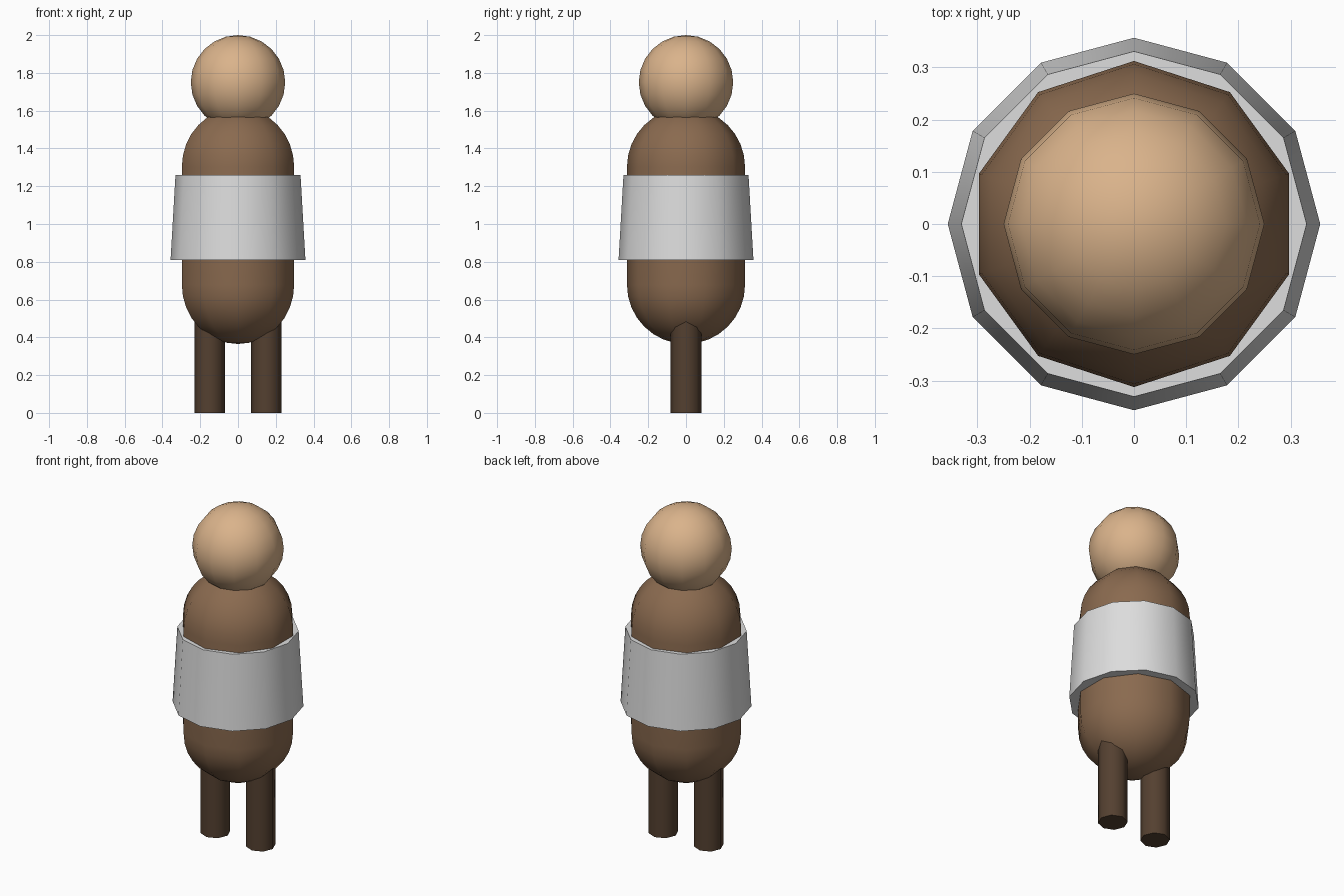
import bpy, bmesh, math

if "Cube" in bpy.data.objects:
    bpy.data.objects.remove(bpy.data.objects["Cube"])


def material(name, r, g, b):
    def lin(c):
        c /= 255
        return c / 12.92 if c <= 0.04045 else ((c + 0.055) / 1.055) ** 2.4
    m = bpy.data.materials.new(name)
    m.diffuse_color = (lin(r), lin(g), lin(b), 1)
    m.use_nodes = True
    m.node_tree.nodes["Principled BSDF"].inputs["Base Color"].default_value = m.diffuse_color
    return m


def lathe(name, profile, sides, mat, x=0.0, start=math.pi / 2):
    """Revolve (radius, z) points, bottom to top; zero radius makes a pole."""
    bm = bmesh.new()
    rings = []
    for r, z in profile:
        if r < 1e-6:
            rings.append([bm.verts.new((0, 0, z))] * sides)
        else:
            angles = [start + 2 * math.pi * i / sides for i in range(sides)]
            rings.append([bm.verts.new((r * math.cos(a), r * math.sin(a), z))
                          for a in angles])
    for low, high in zip(rings, rings[1:]):
        for i in range(sides):
            j = (i + 1) % sides
            bm.faces.new(dict.fromkeys((low[i], low[j], high[j], high[i])))
    # flat end caps
    if profile[0][0] > 1e-6:
        bm.faces.new(rings[0][::-1])
    if profile[-1][0] > 1e-6:
        bm.faces.new(rings[-1])
    bmesh.ops.recalc_face_normals(bm, faces=bm.faces)
    me = bpy.data.meshes.new(name)
    bm.to_mesh(me)
    bm.free()
    me.materials.append(mat)
    ob = bpy.data.objects.new(name, me)
    ob.location.x = x
    bpy.context.collection.objects.link(ob)
    bpy.ops.object.select_all(action='DESELECT')
    ob.select_set(True)
    bpy.context.view_layer.objects.active = ob
    bpy.ops.object.shade_smooth_by_angle(angle=math.radians(60))
    return ob


def arc(radius, z, a0, a1, steps):
    angles = [math.radians(a0 + (a1 - a0) * i / steps) for i in range(steps + 1)]
    return [(radius * math.cos(a), z + radius * math.sin(a)) for a in angles]


tan = material("tan_skin", 218, 179, 139)
brown = material("brown_body", 138, 106, 79)
dark = material("dark_brown_legs", 84, 64, 48)
grey = material("light_grey_cloth", 221, 221, 221)

# Capsule body
lathe("body", arc(0.3125, 0.6775, -90, 0, 8) + arc(0.3125, 1.3025, 0, 90, 8), 10, brown)

# Round head
lathe("head", arc(0.25, 1.75, -90, 90, 12), 12, tan)

# Flared wrap around the torso
lathe("wrap", [(0.357, 0.81), (0.331, 1.26)], 12, grey)

# Pair of legs
for side, x in (("left", 0.15), ("right", -0.15)):
    lathe(side + "_leg", [(0.081, 0), (0.081, 0.5)], 8, dark, x)
